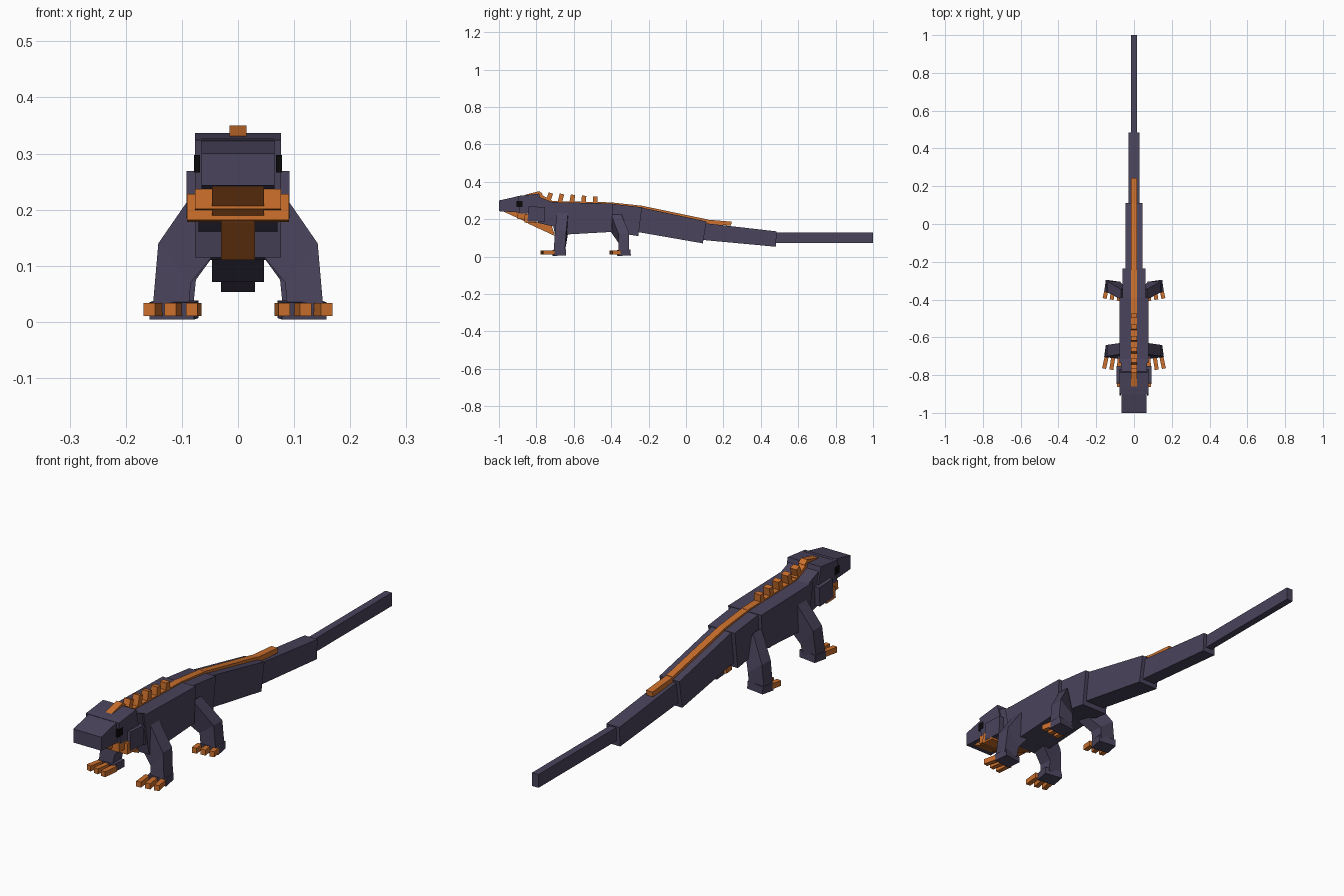
import bpy
import bmesh
from math import radians
from mathutils import Matrix, Vector

default_cube = bpy.data.objects.get("Cube")
if default_cube:
    bpy.data.objects.remove(default_cube, do_unlink=True)


def make_material(name, colour):
    material = bpy.data.materials.new(name)
    material.use_nodes = True
    material.diffuse_color = (*colour, 1)
    shader = next(n for n in material.node_tree.nodes if n.type == "BSDF_PRINCIPLED")
    shader.inputs["Base Color"].default_value = (*colour, 1)
    return material


slate = make_material("slate_skin", (0.067, 0.056, 0.105))
orange = make_material("orange_scales", (0.6, 0.162, 0.026))
black = make_material("black_eye", (0.003, 0.003, 0.003))


def finish(name, mesh_data, material, mirrored=False):
    """Turn a bmesh into an object, mirrored across x if asked."""
    bmesh.ops.recalc_face_normals(mesh_data, faces=mesh_data.faces)
    mesh = bpy.data.meshes.new(name)
    mesh_data.to_mesh(mesh)
    mesh_data.free()
    mesh.materials.append(material)
    part = bpy.data.objects.new(name, mesh)
    bpy.context.collection.objects.link(part)
    if mirrored:
        part.modifiers.new("mirror", "MIRROR").use_mirror_merge = False
    return part


def loft(name, sections, material, mirrored=False):
    """Skin a row of four-cornered sections and cap both ends."""
    bm = bmesh.new()
    rings = [[bm.verts.new(corner) for corner in ring] for ring in sections]
    for lower, upper in zip(rings, rings[1:]):
        for i in range(4):
            j = (i + 1) % 4
            bm.faces.new((lower[i], lower[j], upper[j], upper[i]))
    bm.faces.new(rings[0])
    bm.faces.new(rings[-1])
    return finish(name, bm, material, mirrored)


def slab(name, half_width, profile, material):
    """Extrude a side profile of (y, z) points symmetrically across x."""
    sections = [[(x, y, z) for y, z in profile] for x in (-half_width, half_width)]
    return loft(name, sections, material)


def box(name, centre, size, material, mirrored=False, tilt=0, turn=0):
    bm = bmesh.new()
    place = (Matrix.Translation(Vector(centre)) @ Matrix.Rotation(radians(turn), 4, "Z")
             @ Matrix.Rotation(radians(tilt), 4, "X") @ Matrix.Diagonal((*size, 1)))
    bmesh.ops.create_cube(bm, size=1, matrix=place)
    return finish(name, bm, material, mirrored)


# Head, neck and trunk
slab("snout", 0.065, [(-1, 0.3), (-0.88, 0.327), (-0.87, 0.235), (-1, 0.243)], slate)
slab("head", 0.077, [(-0.9, 0.324), (-0.785, 0.337), (-0.76, 0.225), (-0.89, 0.232)], slate)
slab("neck", 0.07, [(-0.8, 0.325), (-0.71, 0.29), (-0.66, 0.15), (-0.79, 0.18)], slate)
slab("body", 0.077, [(-0.735, 0.292), (-0.39, 0.284), (-0.4, 0.132), (-0.7, 0.115)], slate)
slab("hips", 0.062, [(-0.4, 0.283), (-0.235, 0.264), (-0.255, 0.11), (-0.42, 0.135)], slate)

# Tapering tail
slab("tail_base", 0.046, [(-0.25, 0.265), (0.11, 0.188), (0.09, 0.071), (-0.26, 0.132)], slate)
slab("tail_middle", 0.03, [(0.09, 0.18), (0.485, 0.135), (0.48, 0.053), (0.08, 0.09)], slate)
box("tail_tip", (0, 0.735, 0.102), (0.03, 0.53, 0.056), slate)

# Face and throat
box("cheeks", (0, -0.8, 0.227), (0.184, 0.09, 0.08), slate, tilt=-3)
box("cheek_beard", (0, -0.833, 0.203), (0.182, 0.06, 0.046), orange, tilt=-3)
box("jaw_beard", (0, -0.875, 0.218), (0.154, 0.05, 0.036), orange, tilt=-3)
slab("chin", 0.046, [(-0.98, 0.243), (-0.86, 0.24), (-0.8, 0.18), (-0.86, 0.188)], orange)
slab("dewlap", 0.03, [(-0.88, 0.2), (-0.72, 0.17), (-0.7, 0.11), (-0.84, 0.175)], orange)
box("eyes", (0.073, -0.891, 0.282), (0.01, 0.032, 0.031), black, mirrored=True)

# Orange ridge along head, back and tail
ridge = 0.015
slab("head_crest", ridge, [(-0.86, 0.331), (-0.785, 0.35), (-0.765, 0.335), (-0.78, 0.325)], orange)
slab("neck_ridge", ridge, [(-0.79, 0.34), (-0.715, 0.3), (-0.72, 0.28), (-0.79, 0.31)], orange)
slab("back_ridge", ridge, [(-0.73, 0.297), (-0.39, 0.29), (-0.39, 0.27), (-0.73, 0.28)], orange)
slab("hip_ridge", ridge, [(-0.4, 0.29), (-0.235, 0.272), (-0.235, 0.25), (-0.4, 0.27)], orange)
slab("tail_ridge", ridge, [(-0.24, 0.273), (0.11, 0.2), (0.11, 0.18), (-0.24, 0.25)], orange)
slab("tail_ridge_end", ridge, [(0.1, 0.199), (0.243, 0.187), (0.241, 0.166), (0.1, 0.175)], orange)
for i in range(5):
    box(f"back_spike_{i + 1}", (0, -0.73 + 0.061 * i, 0.318 - 0.005 * i),
        (0.03, 0.024, 0.046), orange, tilt=-18 + 4 * i)


# Legs: each joint is inner (x, z), outer (x, z), front y, depth
def leg(name, joints):
    sections = []
    for (inner, outer, front, depth) in joints:
        back = front + depth
        sections.append([(inner[0], front, inner[1]), (outer[0], front, outer[1]),
                         (outer[0], back, outer[1]), (inner[0], back, inner[1])])
    loft(name, sections, slate, mirrored=True)


def foot(name, y, toe_length):
    box(f"{name}_foot", (0.114, y, 0.021), (0.08, 0.062, 0.031), slate, mirrored=True, tilt=3, turn=8)
    for i in range(3):
        outward = i - 1
        box(f"{name}_toe_{i + 1}",
            (0.115 + 0.036 * outward, y - 0.03 - toe_length / 2 + 0.006 * i, 0.022),
            (0.021, toe_length, 0.023), orange, mirrored=True, turn=6 + 3 * i)


leg("front_legs", [((0.035, 0.13), (0.073, 0.24), -0.69, 0.06),
                   ((0.084, 0.07), (0.142, 0.14), -0.7, 0.06),
                   ((0.088, 0.025), (0.152, 0.025), -0.708, 0.06)])
leg("rear_legs", [((0.035, 0.13), (0.07, 0.225), -0.4, 0.055),
                  ((0.075, 0.075), (0.14, 0.125), -0.362, 0.058),
                  ((0.08, 0.025), (0.15, 0.025), -0.362, 0.058)])
foot("front", -0.678, 0.07)
foot("rear", -0.332, 0.045)
